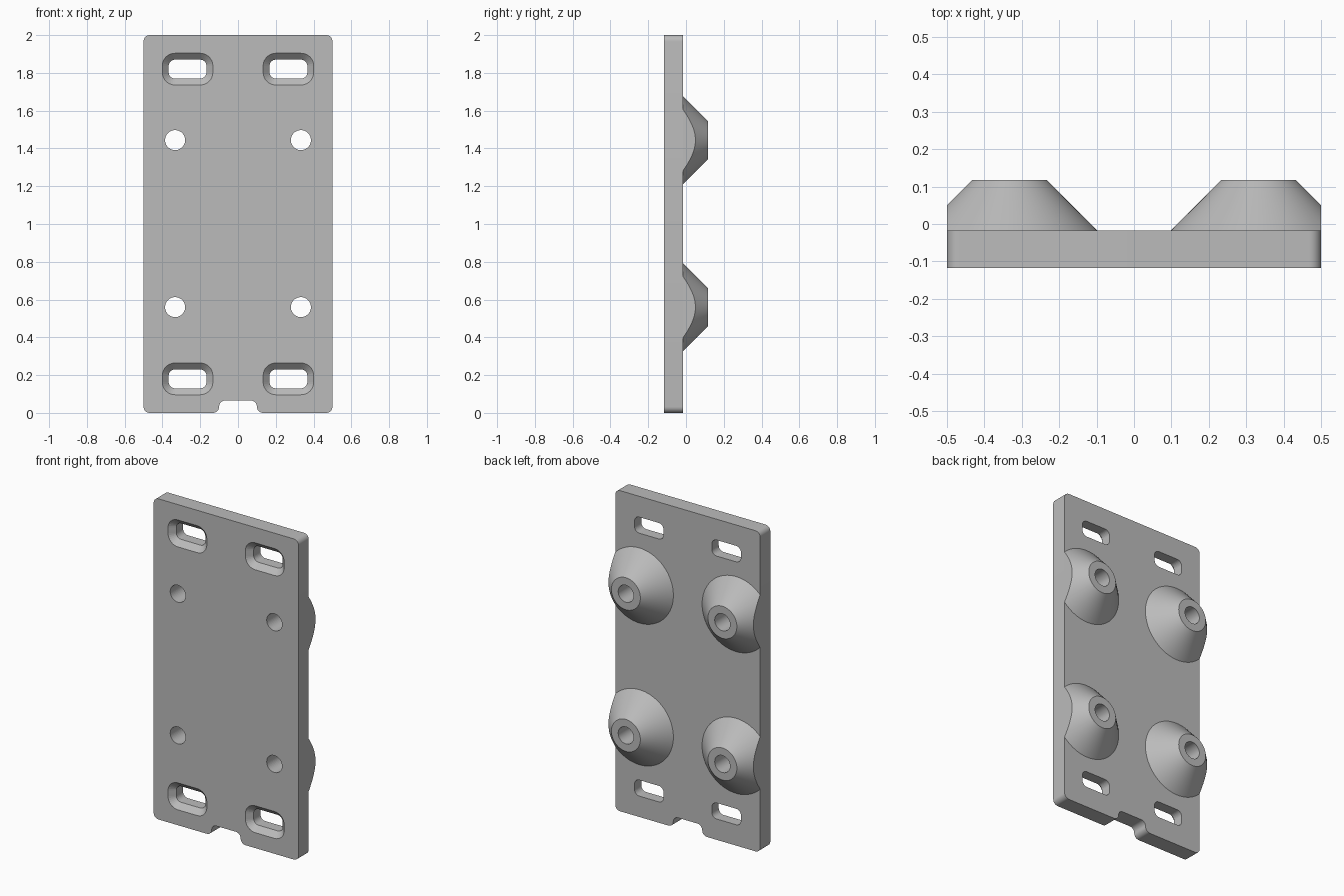
import bpy, bmesh
from math import cos, sin, pi, radians
from mathutils import Matrix, Vector

cube = bpy.data.objects.get("Cube")
if cube:
    bpy.data.objects.remove(cube, do_unlink=True)

FRONT, BACK, TIP = -0.117, -0.017, 0.117
R = 0.033          # small corner radius
HALF = 0.5         # half the plate width
HOLE = 0.053
BOSS_X, BOSS_Z = 0.333, (0.56, 1.444)
SLOT_X, SLOT_Z = 0.267, (0.18, 1.82)

GREY = (0.5, 0.5, 0.5, 1)
grey = bpy.data.materials.new("plain grey")
grey.use_nodes = True
grey.diffuse_color = GREY
grey.node_tree.nodes["Principled BSDF"].inputs["Base Color"].default_value = GREY


def arc(cx, cz, r, start, end, steps=8):
    angles = [radians(start + (end - start) * i / steps) for i in range(steps + 1)]
    return [(cx + r * cos(a), cz + r * sin(a)) for a in angles]


def rounded_rect(cx, cz, hw, hh, r):
    return [p for sx, sz, a in ((1, 1, 0), (-1, 1, 90), (-1, -1, 180), (1, -1, 270))
            for p in arc(cx + sx * (hw - r), cz + sz * (hh - r), r, a, a + 90)]


def circle(cx, cz, r, steps=48):
    return arc(cx, cz, r, 0, 360, steps)[:-1]


def loft(bm, sections, closed_ends=True):
    """Skin a row of (y, outline) sections."""
    rings = [[bm.verts.new((x, y, z)) for x, z in pts] for y, pts in sections]
    for a, b in zip(rings, rings[1:]):
        for i in range(len(a)):
            j = (i + 1) % len(a)
            bm.faces.new((a[i], a[j], b[j], b[i]))
    if closed_ends:
        bm.faces.new(rings[0][::-1])
        bm.faces.new(rings[-1])


def finish(bm, name):
    bmesh.ops.recalc_face_normals(bm, faces=bm.faces)
    mesh = bpy.data.meshes.new(name)
    bm.to_mesh(mesh)
    bm.free()
    mesh.materials.append(grey)
    obj = bpy.data.objects.new(name, mesh)
    bpy.context.collection.objects.link(obj)
    return obj


def smooth(obj):
    bpy.ops.object.select_all(action="DESELECT")
    obj.select_set(True)
    bpy.context.view_layer.objects.active = obj
    bpy.ops.object.shade_smooth_by_angle(angle=radians(30))


# Plate outline with rounded corners and a notch in the bottom edge
right = (arc(0.067, R, R, 90, 0) + arc(0.133, R, R, 180, 270)
         + arc(HALF - R, R, R, -90, 0) + arc(HALF - R, 2 - R, R, 0, 90))
outline = right + [(-x, z) for x, z in reversed(right)]
bm = bmesh.new()
loft(bm, [(FRONT, outline), (BACK, outline)])
plate = finish(bm, "plate")

# Cutters: screw holes and slots with a flared front rim
bm = bmesh.new()
for side in (-1, 1):
    for z in BOSS_Z:
        ring = circle(side * BOSS_X, z, HOLE)
        loft(bm, [(FRONT - 0.1, ring), (BACK + 0.1, ring)])
    for z in SLOT_Z:
        x = side * SLOT_X
        outer = rounded_rect(x, z, 0.134, 0.084, 0.067)
        inner = rounded_rect(x, z, 0.1, 0.05, R)
        loft(bm, [(FRONT - 0.1, outer), (FRONT, outer),
                  (FRONT + R, inner), (BACK + 0.1, inner)])
cutter = finish(bm, "hole_cutter")
cutter.hide_render = True
cut = plate.modifiers.new("holes", "BOOLEAN")
cut.operation, cut.solver, cut.object = "DIFFERENCE", "EXACT", cutter
smooth(plate)
bpy.ops.object.modifier_apply(modifier=cut.name)
bpy.data.objects.remove(cutter, do_unlink=True)

# Conical bosses on the back, trimmed flush with the plate sides
for side, side_name in ((-1, "right"), (1, "left")):
    for z, level in zip(BOSS_Z, ("lower", "upper")):
        x = side * BOSS_X
        bm = bmesh.new()
        loft(bm, [(BACK, circle(x, z, 0.234, 96)), (TIP, circle(x, z, 0.1, 96)),
                  (TIP, circle(x, z, HOLE, 96)), (BACK, circle(x, z, HOLE, 96))], False)
        bmesh.ops.bisect_plane(bm, geom=bm.verts[:] + bm.edges[:] + bm.faces[:],
                               plane_co=(side * HALF, 0, 0), plane_no=(side, 0, 0),
                               clear_outer=True)
        rim = [v for v in bm.verts if abs(v.co.x - side * HALF) < 1e-5]
        bm.faces.new(sorted(rim, key=lambda v: v.co.z))
        smooth(finish(bm, f"{level}_{side_name}_boss"))
